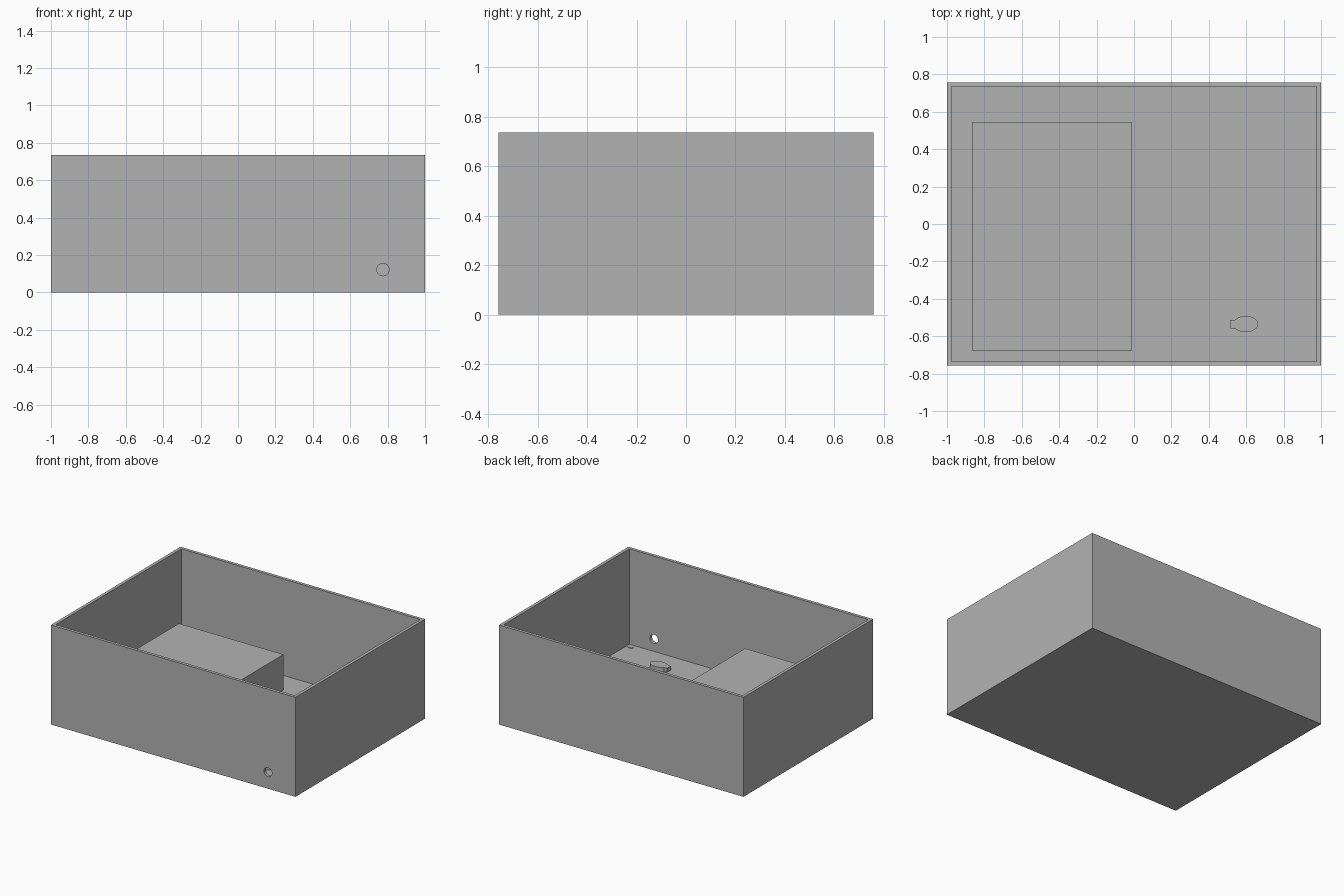
import bpy
import bmesh
import math

old = bpy.data.objects.get("Cube")
if old:
    bpy.data.objects.remove(old, do_unlink=True)

grey = bpy.data.materials.new("plain grey")
grey.use_nodes = True
COLOUR = (0.45, 0.45, 0.45, 1)
grey.diffuse_color = COLOUR
grey.node_tree.nodes["Principled BSDF"].inputs["Base Color"].default_value = COLOUR

WALL, FLOOR, PLATE_TOP = 0.023, 0.022, 0.03


def finish(name, bm):
    mesh = bpy.data.meshes.new(name)
    bmesh.ops.recalc_face_normals(bm, faces=bm.faces)
    bm.to_mesh(mesh)
    bm.free()
    mesh.materials.append(grey)
    obj = bpy.data.objects.new(name, mesh)
    bpy.context.collection.objects.link(obj)
    return obj


def box(name, low, high):
    bm = bmesh.new()
    bmesh.ops.create_cube(bm, size=1)
    for v in bm.verts:
        v.co = [a + (b - a) * (c + 0.5) for a, b, c in zip(low, high, v.co)]
    return finish(name, bm)


def prism(name, outline, z0, z1):
    bm = bmesh.new()
    face = bm.faces.new([bm.verts.new((x, y, z0)) for x, y in outline])
    top = bmesh.ops.extrude_face_region(bm, geom=[face])["geom"]
    for v in top:
        if isinstance(v, bmesh.types.BMVert):
            v.co.z = z1
    return finish(name, bm)


def ellipse(x, y, rx, ry, start=0, end=360, steps=24):
    angles = [math.radians(start + (end - start) * i / steps) for i in range(steps)]
    return [(x + rx * math.cos(a), y + ry * math.sin(a)) for a in angles]


def cut(target, cutter):
    cutter.hide_render = True
    cutter.hide_viewport = True
    cutter.display_type = 'WIRE'
    mod = target.modifiers.new("Cut", 'BOOLEAN')
    mod.operation = 'DIFFERENCE'
    mod.solver = 'EXACT'
    mod.object = cutter


# Open case with a round cable hole through the front wall
case = box("case", (-1, -0.757, 0), (1, 0.757, 0.735))
cut(case, box("cavity_cutter", (WALL - 1, WALL - 0.757, FLOOR), (1 - WALL, 0.757 - WALL, 1)))
hole = prism("cable_hole_cutter", ellipse(0, 0, 0.033, 0.033), -0.05, 0.05)
hole.rotation_euler.x = math.pi / 2
hole.location = (0.775, -0.746, 0.122)
cut(case, hole)

# Raised block on the right half of the floor
box("battery_block", (-0.865, -0.675, FLOOR - 0.002), (-0.01, 0.545, 0.285))

# Thin board with a low peg in each corner
box("circuit_board", (0.09, -0.736, FLOOR - 0.002), (0.978, 0.02, PLATE_TOP))
for side, x in (("right", 0.135), ("left", 0.943)):
    for end, y in (("front", -0.7), ("back", -0.012)):
        prism(f"peg_{end}_{side}", ellipse(x, y, 0.022, 0.016), FLOOR, PLATE_TOP + 0.004)

# Oval knob with a square tab, and a small component beside it
knob = ellipse(0.597, -0.535, 0.067, 0.043, -150, 150, 28)
prism("knob", knob + [(0.54, -0.513), (0.514, -0.513), (0.514, -0.557), (0.54, -0.557)],
      FLOOR, 0.06)
box("small_component", (0.24, -0.553, FLOOR), (0.285, -0.527, PLATE_TOP + 0.004))
